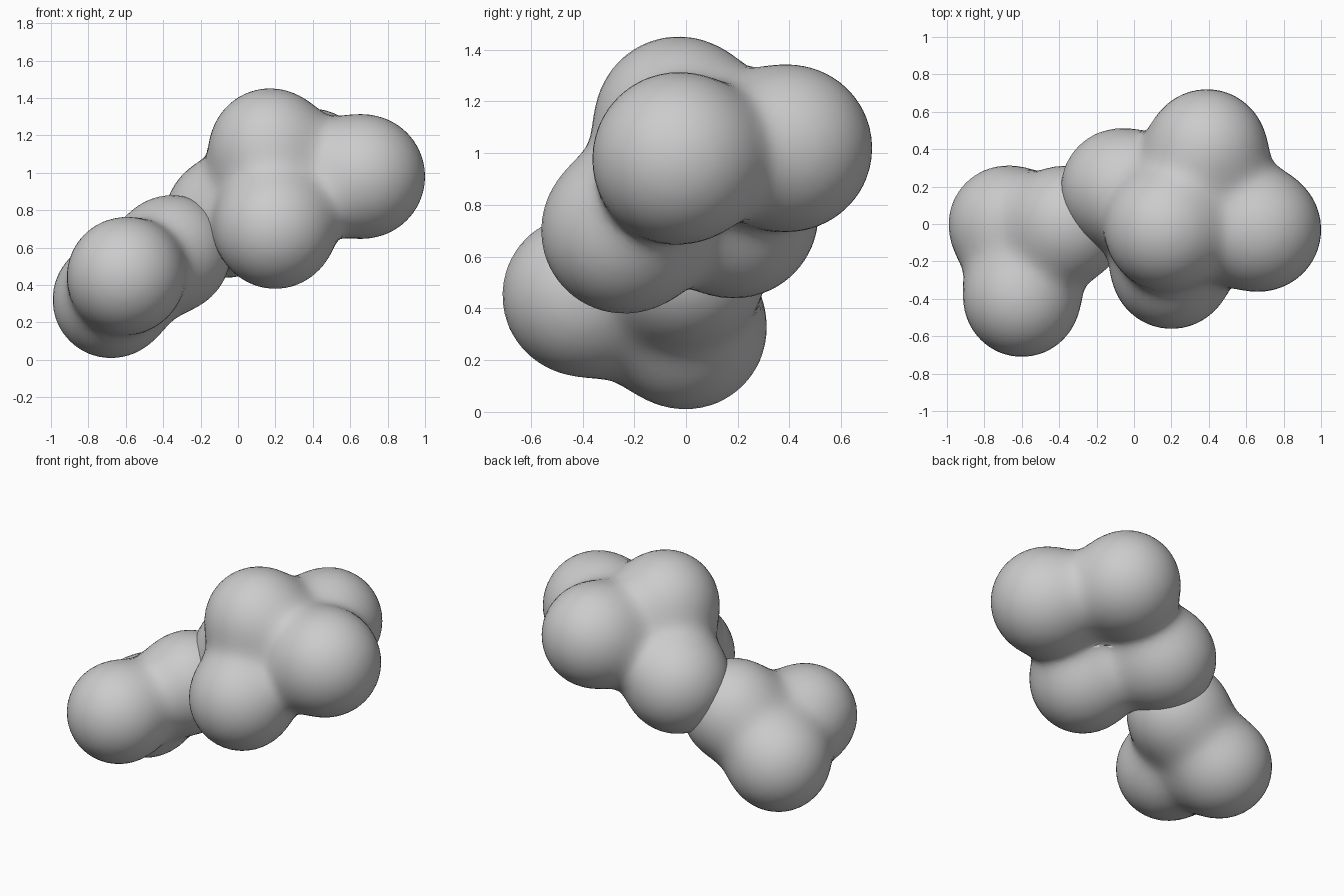
import bpy
import bmesh
from math import exp, log
from mathutils import Matrix, Vector

if "Cube" in bpy.data.objects:
    bpy.data.objects.remove(bpy.data.objects["Cube"], do_unlink=True)

BLEND = 16      # higher makes tighter creases between lobes
VOXEL = 0.04

grey = bpy.data.materials.new("soft grey")
grey.use_nodes = True
grey.diffuse_color = (0.6, 0.6, 0.6, 1)
grey.node_tree.nodes["Principled BSDF"].inputs["Base Color"].default_value = (0.6, 0.6, 0.6, 1)


def pull_to_surface(point, lobes):
    """Move a point one step onto the smooth union of the lobes."""
    total, gradient = 0.0, Vector()
    for center, radius in lobes:
        offset = point - center
        weight = exp(-BLEND * (offset.length - radius))
        total += weight
        gradient += weight * offset.normalized()
    gradient /= total
    distance = -log(total) / BLEND
    return point - gradient * distance / max(gradient.length_squared, 0.2)


def make_blob(name, lobes):
    lobes = [(Vector(center), radius) for center, radius in lobes]

    # Overlapping balls
    bm = bmesh.new()
    for center, radius in lobes:
        bmesh.ops.create_icosphere(bm, subdivisions=4, radius=radius,
                                   matrix=Matrix.Translation(center))
    mesh = bpy.data.meshes.new(name)
    bm.to_mesh(mesh)
    bm.free()
    blob = bpy.data.objects.new(name, mesh)
    bpy.context.collection.objects.link(blob)

    # Fuse the balls into one skin
    remesh = blob.modifiers.new("fuse", 'REMESH')
    remesh.mode = 'VOXEL'
    remesh.voxel_size = VOXEL
    bpy.context.view_layer.update()
    fused = blob.evaluated_get(bpy.context.evaluated_depsgraph_get())
    bm = bmesh.new()
    bm.from_mesh(fused.to_mesh())
    fused.to_mesh_clear()
    blob.modifiers.clear()

    # Relax the skin and fill the necks between lobes
    for step in range(6):
        if step < 4:
            bmesh.ops.smooth_vert(bm, verts=bm.verts, factor=0.5,
                                  use_axis_x=True, use_axis_y=True, use_axis_z=True)
        for vert in bm.verts:
            vert.co = pull_to_surface(vert.co, lobes)
    for face in bm.faces:
        face.smooth = True
        face.material_index = 0
    bm.to_mesh(mesh)
    bm.free()
    mesh.materials.clear()
    mesh.materials.append(grey)
    return blob


# Large cluster of five lobes: top, side, lower front, back, lower back
make_blob("upper_cluster", [
    ((0.17, -0.03, 1.13), 0.32),
    ((0.67, -0.03, 0.98), 0.33),
    ((0.20, -0.24, 0.70), 0.32),
    ((0.39, 0.40, 1.02), 0.32),
    ((-0.07, 0.19, 0.76), 0.32),
])

# Small cluster of three lobes: front, bottom, inner
make_blob("lower_cluster", [
    ((-0.60, -0.40, 0.45), 0.31),
    ((-0.68, 0.00, 0.32), 0.31),
    ((-0.35, 0.00, 0.57), 0.31),
])
